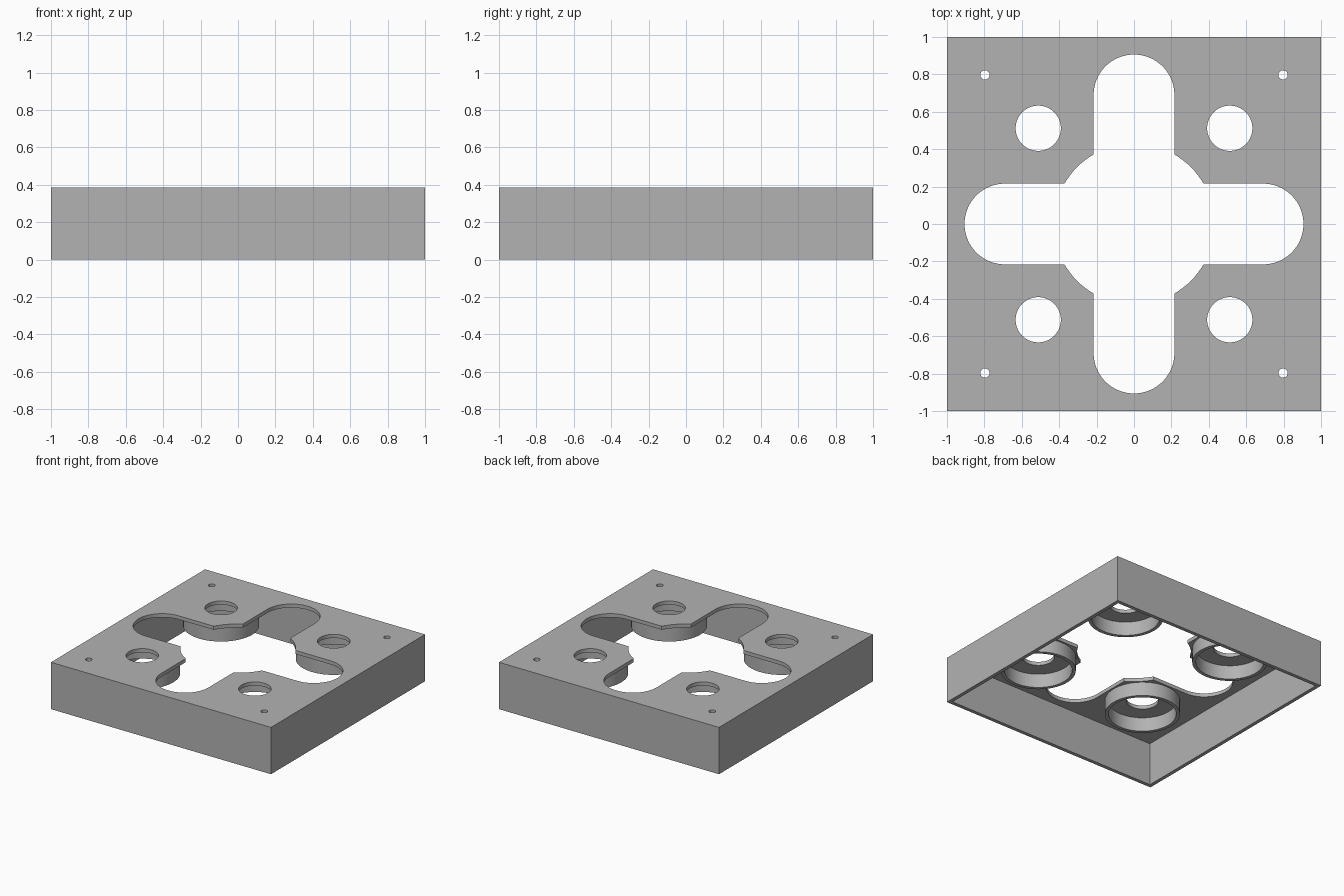
import bpy
import bmesh
from math import cos, sin, pi

HEIGHT = 0.385
WALL = 0.03
CEILING = HEIGHT - WALL
CORNERS = [(sx, sy) for sx in (-1, 1) for sy in (-1, 1)]

# Remove the default cube
cube = bpy.data.objects.get("Cube")
if cube:
    bpy.data.objects.remove(cube, do_unlink=True)

grey = bpy.data.materials.new("plain grey")
grey.use_nodes = True
COLOUR = (0.45, 0.45, 0.45, 1)
grey.diffuse_color = COLOUR
grey.node_tree.nodes["Principled BSDF"].inputs["Base Color"].default_value = COLOUR


def prism(name, outline, low, high):
    """Extrude a flat outline from low to high."""
    bm = bmesh.new()
    base = bm.faces.new([bm.verts.new((x, y, low)) for x, y in outline])
    top = bmesh.ops.extrude_face_region(bm, geom=[base])
    verts = [v for v in top["geom"] if isinstance(v, bmesh.types.BMVert)]
    bmesh.ops.translate(bm, vec=(0, 0, high - low), verts=verts)
    bmesh.ops.recalc_face_normals(bm, faces=bm.faces)
    mesh = bpy.data.meshes.new(name)
    bm.to_mesh(mesh)
    bm.free()
    mesh.materials.append(grey)
    obj = bpy.data.objects.new(name, mesh)
    bpy.context.collection.objects.link(obj)
    return obj


def square(half):
    return [(-half, -half), (half, -half), (half, half), (-half, half)]


def circle(x, y, radius, steps=64):
    return [(x + radius * cos(2 * pi * i / steps), y + radius * sin(2 * pi * i / steps))
            for i in range(steps)]


def slot(reach, radius, steps=32):
    """Long outline with round ends, lying along x."""
    arc = [-pi / 2 + pi * i / steps for i in range(steps + 1)]
    right = [(reach - radius + radius * cos(a), radius * sin(a)) for a in arc]
    return right + [(-x, -y) for x, y in right]


def combine(target, tool, operation):
    """Apply a boolean and discard the tool."""
    tool.hide_render = True
    bpy.context.view_layer.objects.active = target
    mod = target.modifiers.new("shape", "BOOLEAN")
    mod.operation = operation
    mod.solver = "EXACT"
    mod.object = tool
    bpy.ops.object.modifier_apply(modifier=mod.name)
    bpy.data.objects.remove(tool, do_unlink=True)


# Open-bottomed box
housing = prism("housing", square(1), 0, HEIGHT)
combine(housing, prism("cavity", square(1 - WALL), -0.1, CEILING), "DIFFERENCE")

# Hollow collars under the plate, with holes and small screw holes through it
for sx, sy in CORNERS:
    x, y = sx * 0.512, sy * 0.512
    combine(housing, prism("collar", circle(x, y, 0.283), 0.24, CEILING + 0.01), "UNION")
    combine(housing, prism("bore", circle(x, y, 0.255), 0.1, CEILING), "DIFFERENCE")
    combine(housing, prism("hole", circle(x, y, 0.121), 0.1, 0.5), "DIFFERENCE")
    screw = circle(sx * 0.797, sy * 0.797, 0.025, 24)
    combine(housing, prism("screw_hole", screw, 0.1, 0.5), "DIFFERENCE")

# Cross-shaped opening with a round centre
arm = slot(0.906, 0.216)
for name, outline in (("slot_across", arm),
                      ("slot_along", [(-y, x) for x, y in arm]),
                      ("centre_opening", circle(0, 0, 0.43, 96))):
    combine(housing, prism(name, outline, 0.1, 0.5), "DIFFERENCE")

# Smooth curved walls, sharp edges
bpy.ops.object.select_all(action="DESELECT")
housing.select_set(True)
bpy.context.view_layer.objects.active = housing
bpy.ops.object.shade_smooth_by_angle(angle=pi / 6)
